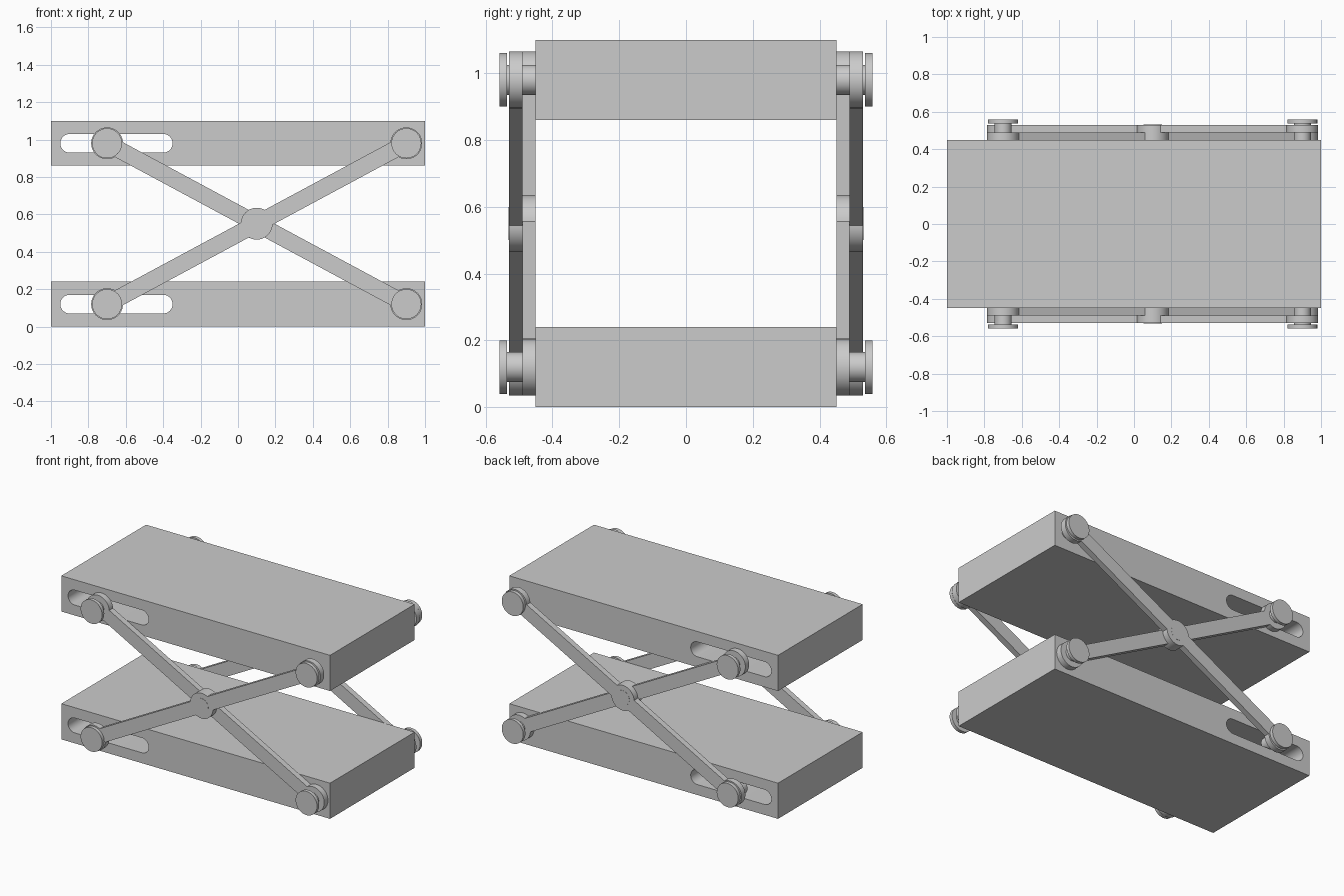
import bpy, math
from math import pi, sin, cos, asin

if "Cube" in bpy.data.objects:
    bpy.data.objects.remove(bpy.data.objects["Cube"])

PIN_X, BOLT_X = -0.70, 0.90        # sliding and fixed pivots
LOW_Z, HIGH_Z = 0.12, 0.98
MID_X, MID_Z = (PIN_X + BOLT_X) / 2, (LOW_Z + HIGH_Z) / 2


def arc(cx, cy, r, a0, a1, n=24):
    return [(cx + r * cos(a0 + (a1 - a0) * i / n),
             cy + r * sin(a0 + (a1 - a0) * i / n)) for i in range(n + 1)]


def plate(name, loops, loc, depth, tilt=0):
    """Extrude closed outlines (first outer, rest holes) from the XZ plane along y."""
    cu = bpy.data.curves.new(name, 'CURVE')
    cu.dimensions = '2D'
    cu.fill_mode = 'BOTH'
    cu.extrude = depth / 2
    for pts in loops:
        sp = cu.splines.new('POLY')
        sp.points.add(len(pts) - 1)
        for p, (x, y) in zip(sp.points, pts):
            p.co = (x, y, 0, 1)
        sp.use_cyclic_u = True
    ob = bpy.data.objects.new(name, cu)
    bpy.context.collection.objects.link(ob)
    ob.location = loc
    ob.rotation_euler = (pi / 2, -tilt, 0)
    bpy.ops.object.select_all(action='DESELECT')
    ob.select_set(True)
    bpy.context.view_layer.objects.active = ob
    bpy.ops.object.convert(target='MESH')
    ob = bpy.context.object
    bpy.ops.object.mode_set(mode='EDIT')
    bpy.ops.mesh.select_all(action='SELECT')
    bpy.ops.mesh.remove_doubles(threshold=1e-5)
    bpy.ops.mesh.normals_make_consistent(inside=False)
    bpy.ops.object.mode_set(mode='OBJECT')
    bpy.ops.object.shade_smooth_by_angle(angle=math.radians(30))
    return ob


def disc(name, x, z, r, y0, y1):
    bpy.ops.mesh.primitive_cylinder_add(vertices=48, radius=r, depth=abs(y1 - y0),
                                        location=(x, (y0 + y1) / 2, z),
                                        rotation=(pi / 2, 0, 0))
    bpy.context.object.name = name
    bpy.ops.object.shade_smooth_by_angle(angle=math.radians(30))


# Platforms with a slot running right through
box = [(-1, -0.12), (1, -0.12), (1, 0.12), (-1, 0.12)]
slot = arc(-0.40, 0, 0.05, -pi / 2, pi / 2) + arc(-0.90, 0, 0.05, pi / 2, 3 * pi / 2)
for name, z in (("base_platform", LOW_Z), ("top_platform", HIGH_Z)):
    plate(name, [box, slot], (0, 0, z), 0.90)

# Arm outline: bar with round eyes at both ends and a boss in the middle
EYE, HALF_W = 0.085, 0.045
half_len = math.hypot(BOLT_X - PIN_X, HIGH_Z - LOW_Z) / 2
tilt = math.atan2(HIGH_Z - LOW_Z, BOLT_X - PIN_X)
a = asin(HALF_W / EYE)
arm = (arc(half_len, 0, EYE, -pi + a, pi - a, 40)
       + arc(0, 0, EYE, a, pi - a)
       + arc(-half_len, 0, EYE, a, 2 * pi - a, 40)
       + arc(0, 0, EYE, pi + a, 2 * pi - a))

for side, s in (("front", -1), ("back", 1)):
    # Crossing arms in two layers
    plate(side + "_inner_arm", [arm], (MID_X, s * 0.47, MID_Z), 0.04, -tilt)
    plate(side + "_outer_arm", [arm], (MID_X, s * 0.51, MID_Z), 0.04, tilt)
    disc(side + "_centre_pin", MID_X, MID_Z, 0.05, s * 0.45, s * 0.531)
    # Pivot pins with round heads
    for xn, x in (("sliding", PIN_X), ("fixed", BOLT_X)):
        for zn, z in (("lower", LOW_Z), ("upper", HIGH_Z)):
            name = f"{side}_{zn}_{xn}"
            disc(name + "_pin", x, z, 0.045, s * 0.41, s * 0.54)
            disc(name + "_pin_head", x, z, 0.08, s * 0.536, s * 0.559)
